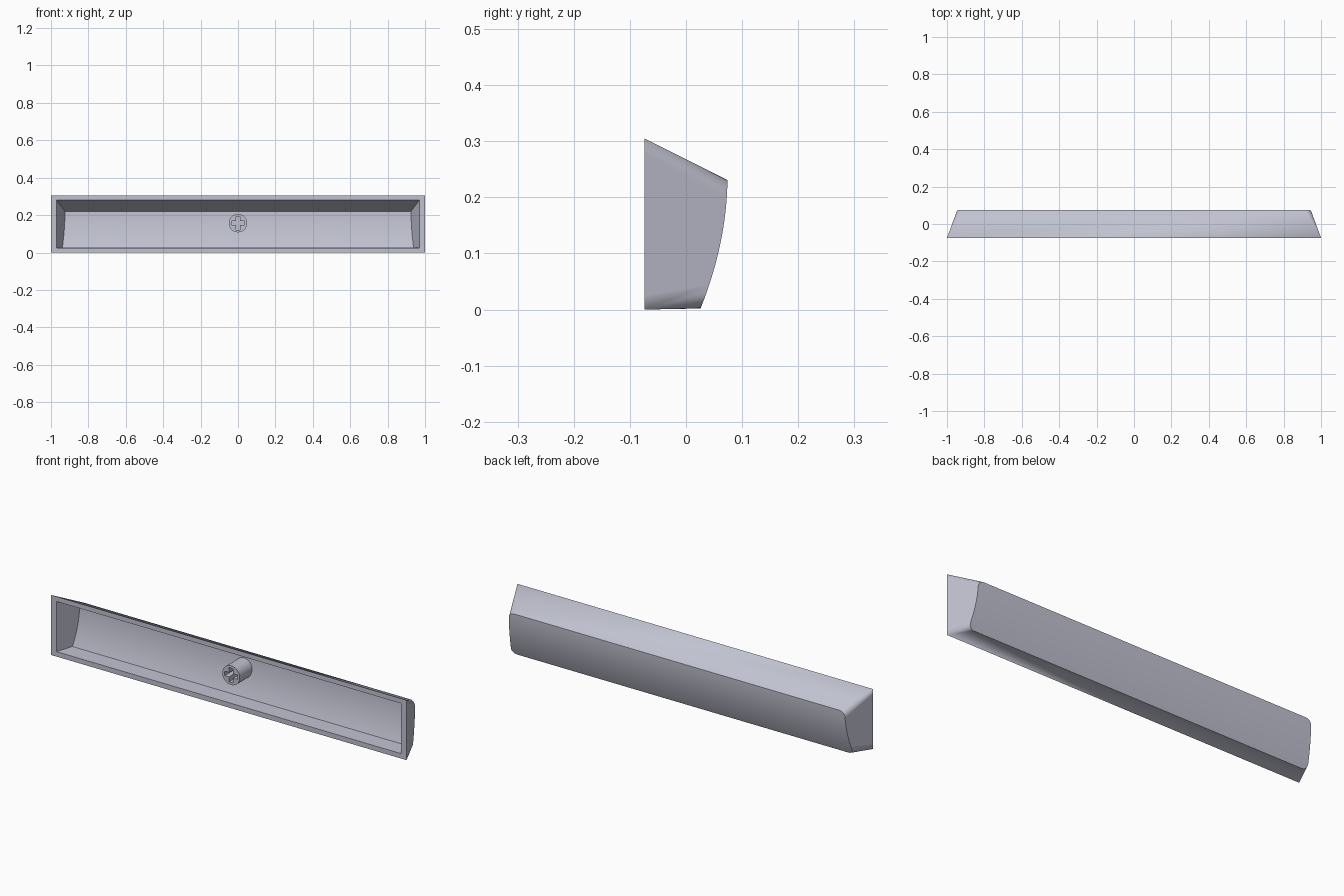
import bpy, bmesh, math
from mathutils import Vector

cube = bpy.data.objects.get("Cube")
if cube:
    bpy.data.objects.remove(cube)

FRONT = -0.074      # plane of the open side
BACK = 0.074        # furthest point of the curved face
SLOPE = 0.37        # inward lean of the end walls

plastic = bpy.data.materials.new("grey_plastic")
plastic.use_nodes = True
colour = (0.53, 0.54, 0.63, 1)
plastic.diffuse_color = colour
plastic.node_tree.nodes["Principled BSDF"].inputs["Base Color"].default_value = colour


def curve(z):
    """Depth of the curved touch face at a height."""
    return BACK - 0.049 * ((0.24 - z) / 0.24) ** 2


def skin(bm, half, low, high, front_low, front_high, radius, offset):
    """Five-sided tapered tray; returns its front points for both ends."""
    rows = []
    arc = [math.radians(a) for a in range(0, 91, 15)]
    for a in arc:
        rows.append((low + radius * (1 - math.cos(a)), radius * (1 - math.sin(a)), front_low))
    steps = 12
    for i in range(1, steps):
        t = i / steps
        rows.append((low + radius + t * (high - low - 2 * radius), 0,
                     front_low + t * (front_high - front_low)))
    for a in arc:
        rows.append((high - radius * (1 - math.sin(a)), radius * (1 - math.cos(a)), front_high))

    fronts, backs = [], []
    for side in (-1, 1):
        front, back = [], []
        for z, inset, front_z in rows:
            y = curve(z) - offset
            x = half - SLOPE * (y - FRONT) - inset
            back.append(bm.verts.new((side * x, y, z)))
            front.append(bm.verts.new((side * half, FRONT, front_z)))
        fronts.append(front)
        backs.append(back)

    for i in range(len(rows) - 1):
        bm.faces.new((backs[0][i], backs[1][i], backs[1][i + 1], backs[0][i + 1]))
        for f, b in zip(fronts, backs):
            bm.faces.new((f[i], b[i], b[i + 1], f[i + 1]))
    for end in (0, -1):
        bm.faces.new((fronts[0][end], fronts[1][end], backs[1][end], backs[0][end]))
    return fronts


def finish(obj):
    obj.data.materials.clear()
    obj.data.materials.append(plastic)
    bpy.ops.object.select_all(action='DESELECT')
    obj.select_set(True)
    bpy.context.view_layer.objects.active = obj
    bpy.ops.object.shade_smooth_by_angle(angle=math.radians(30))


# Hollow key shell: outer skin, inner skin and the rim between them
bm = bmesh.new()
outer = skin(bm, 1.0, 0.002, 0.231, 0.0, 0.305, 0.03, 0.0)
inner = skin(bm, 0.97, 0.027, 0.22, 0.025, 0.28, 0.0, 0.025)
for o, n in zip(outer, inner):
    for i in range(len(o) - 1):
        bm.faces.new((o[i], o[i + 1], n[i + 1], n[i]))
for end in (0, -1):
    bm.faces.new((outer[0][end], outer[1][end], inner[1][end], inner[0][end]))
bmesh.ops.remove_doubles(bm, verts=bm.verts, dist=0.0001)
bmesh.ops.recalc_face_normals(bm, faces=bm.faces)
mesh = bpy.data.meshes.new("key_shell")
bm.to_mesh(mesh)
bm.free()
shell = bpy.data.objects.new("key_shell", mesh)
bpy.context.collection.objects.link(shell)
finish(shell)

# Round mounting stem with a cross-shaped socket
stem_front, stem_back, stem_z = -0.056, 0.055, 0.157
bpy.ops.mesh.primitive_cylinder_add(
    vertices=48, radius=0.049, depth=stem_back - stem_front,
    location=(0, (stem_front + stem_back) / 2, stem_z), rotation=(math.pi / 2, 0, 0))
stem = bpy.context.object
stem.name = "mounting_stem"
for width, height in ((0.072, 0.022), (0.022, 0.072)):
    bpy.ops.mesh.primitive_cube_add(size=1, location=(0, stem_front, stem_z))
    cutter = bpy.context.object
    cutter.name = "socket_cutter"
    cutter.hide_render = True
    cutter.scale = Vector((width, 0.14, height))
    cut = stem.modifiers.new("socket", 'BOOLEAN')
    cut.operation = 'DIFFERENCE'
    cut.solver = 'EXACT'
    cut.object = cutter
    bpy.context.view_layer.update()
    bpy.context.view_layer.objects.active = stem
    bpy.ops.object.modifier_apply(modifier=cut.name)
    bpy.data.objects.remove(cutter)
finish(stem)
